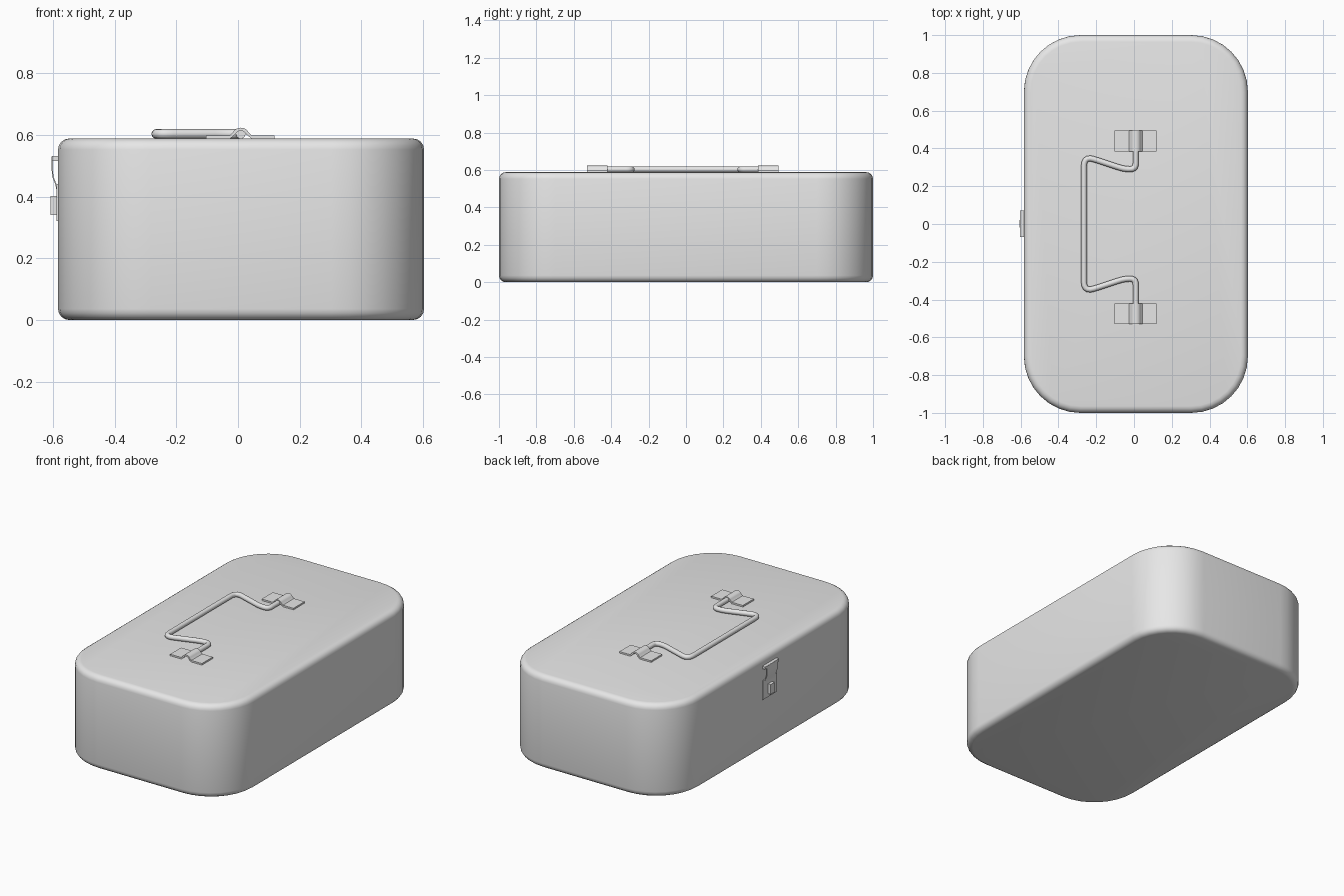
import bpy, bmesh, math
from mathutils import Vector

old = bpy.data.objects.get("Cube")
if old:
    bpy.data.objects.remove(old, do_unlink=True)

grey = bpy.data.materials.new("plain grey")
grey.use_nodes = True
grey.diffuse_color = (0.8, 0.8, 0.8, 1)
grey.node_tree.nodes["Principled BSDF"].inputs["Base Color"].default_value = (0.8, 0.8, 0.8, 1)


def finish(name, bm, angle=35):
    bmesh.ops.recalc_face_normals(bm, faces=bm.faces)
    mesh = bpy.data.meshes.new(name)
    bm.to_mesh(mesh)
    bm.free()
    mesh.materials.append(grey)
    obj = bpy.data.objects.new(name, mesh)
    bpy.context.collection.objects.link(obj)
    bpy.ops.object.select_all(action='DESELECT')
    obj.select_set(True)
    bpy.context.view_layer.objects.active = obj
    bpy.ops.object.shade_smooth_by_angle(angle=math.radians(angle))
    return obj


def add_box(bm, low, high):
    low, high = Vector(low), Vector(high)
    verts = bmesh.ops.create_cube(bm, size=1)["verts"]
    for v in verts:
        v.co = (low + high) / 2 + v.co * (high - low)


def strip(bm, line, thickness, to_point, a, b):
    """Thicken a profile line to its left and sweep it between a and b."""
    pts = [Vector(p) for p in line]
    offset = []
    for i, p in enumerate(pts):
        d = (pts[min(i + 1, len(pts) - 1)] - pts[max(i - 1, 0)]).normalized()
        offset.append(p + Vector((-d.y, d.x)) * thickness)
    rows = [[bm.verts.new(to_point(u, v, w)) for u, v in side]
            for w in (a, b) for side in (pts, offset)]
    n = len(pts)
    for r, s in ((0, 1), (1, 3), (3, 2), (2, 0)):
        for i in range(n - 1):
            bm.faces.new((rows[r][i], rows[r][i + 1], rows[s][i + 1], rows[s][i]))
    for i in (0, n - 1):
        bm.faces.new((rows[0][i], rows[1][i], rows[3][i], rows[2][i]))


# Case: box with wide upright corners and softened rims
bm = bmesh.new()
add_box(bm, (-0.583, -1, 0), (0.603, 1, 0.588))
upright = [e for e in bm.edges if abs(e.verts[0].co.z - e.verts[1].co.z) > 0.1]
bmesh.ops.bevel(bm, geom=upright, offset=0.3, segments=8, profile=0.5, affect='EDGES')
rims = [e for e in bm.edges if abs(e.verts[0].co.z - e.verts[1].co.z) < 0.01]
bmesh.ops.bevel(bm, geom=rims, offset=0.036, segments=4, profile=0.5, affect='EDGES')
finish("case", bm, 40)

# Handle: bent wire lying on the lid
half = [(0.009, 0.45), (0.009, 0.29), (-0.05, 0.29), (-0.265, 0.36)]
corners = [Vector((x, y, 0.603)) for x, y in half]
corners += [Vector((p.x, -p.y, p.z)) for p in reversed(corners)]
radii = [0.02, 0.04, 0.06]
radii += radii[::-1]
path = [corners[0]]
for i, c in enumerate(corners[1:-1]):
    r = (0.03, 0.03, 0.055)[min(i, 5 - i)]
    p = c + (corners[i] - c).normalized() * r
    q = c + (corners[i + 2] - c).normalized() * r
    for k in range(6):
        t = k / 5
        path.append(p * (1 - t) ** 2 + c * 2 * t * (1 - t) + q * t * t)
path.append(corners[-1])
bm = bmesh.new()
rings = []
for i, p in enumerate(path):
    d = (path[min(i + 1, len(path) - 1)] - path[max(i - 1, 0)]).normalized()
    side = d.cross(Vector((0, 0, 1)))
    angles = [math.tau * k / 12 for k in range(12)]
    rings.append([bm.verts.new(p + (side * math.cos(a) + Vector((0, 0, math.sin(a)))) * 0.0155)
                  for a in angles])
for a, b in zip(rings, rings[1:]):
    for k in range(12):
        bm.faces.new((a[k], a[k - 1], b[k - 1], b[k]))
bm.faces.new(rings[0])
bm.faces.new(rings[-1])
finish("handle", bm, 50)

# Brackets: flat tabs with a hump over the wire
hump = [(0.009 - 0.018 * math.cos(math.pi * k / 10), 0.597 + 0.016 * math.sin(math.pi * k / 10))
        for k in range(11)]
bracket_line = [(-0.103, 0.588), (-0.025, 0.588)] + hump[1:-1] + [(0.043, 0.588), (0.118, 0.588)]
for name, a, b in (("back_bracket", 0.384, 0.495), ("front_bracket", -0.529, -0.42)):
    bm = bmesh.new()
    strip(bm, bracket_line, 0.01, lambda u, v, w: (u, w, v), a, b)
    finish(name, bm)

# Latch: back plate, sprung tongue, hinge roll and catch on the right wall
bm = bmesh.new()
add_box(bm, (-0.588, -0.068, 0.32), (-0.58, 0.072, 0.44))
finish("latch_plate", bm)

bm = bmesh.new()
tongue = [(-0.584, 0.42), (-0.588, 0.44), (-0.598, 0.465), (-0.6, 0.49), (-0.6, 0.53)]
strip(bm, tongue, 0.004, lambda u, v, w: (u, w, v), -0.05, 0.054)
finish("latch_tongue", bm)

bm = bmesh.new()
add_box(bm, (-0.603, -0.068, 0.515), (-0.58, 0.072, 0.531))
finish("latch_hinge", bm)

bm = bmesh.new()
add_box(bm, (-0.607, -0.018, 0.34), (-0.585, 0.022, 0.402))
finish("latch_catch", bm)
